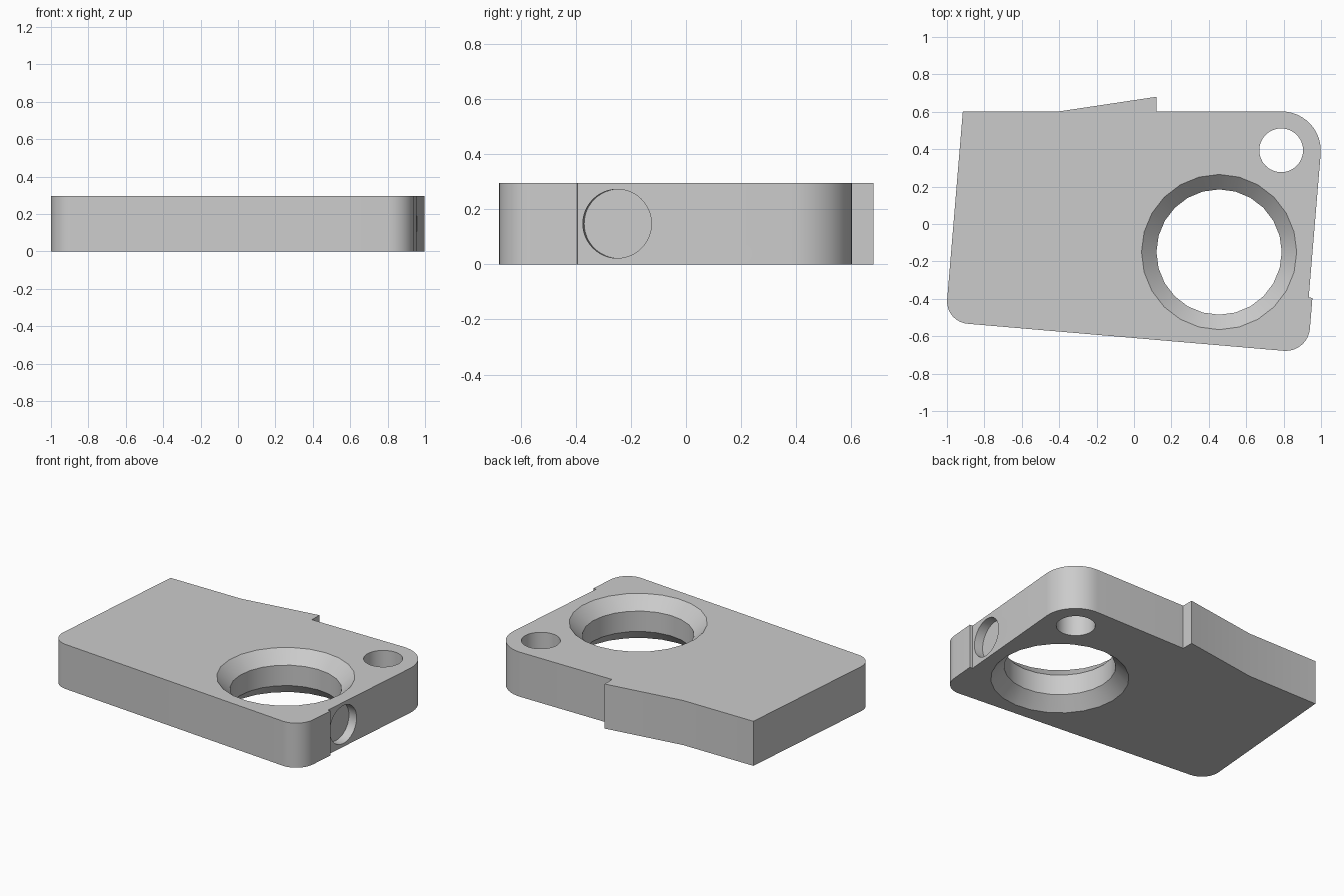
import bpy, bmesh, math
from mathutils import Vector, Matrix

if "Cube" in bpy.data.objects:
    bpy.data.objects.remove(bpy.data.objects["Cube"])

HEIGHT = 0.295
TILT = math.radians(4.8)

grey = bpy.data.materials.new("plain_grey")
grey.use_nodes = True
grey.diffuse_color = (0.6, 0.6, 0.6, 1)
grey.node_tree.nodes["Principled BSDF"].inputs["Base Color"].default_value = (0.6, 0.6, 0.6, 1)


def round_outline(corners, steps=12):
    """Replace each corner (x, y, radius) by an arc tangent to its two edges."""
    out = []
    for i, (x, y, r) in enumerate(corners):
        p = Vector((x, y))
        if r == 0:
            out.append(p)
            continue
        a = (Vector(corners[i - 1][:2]) - p).normalized()
        b = (Vector(corners[(i + 1) % len(corners)][:2]) - p).normalized()
        half = a.angle(b) / 2
        centre = p + (a + b).normalized() * r / math.sin(half)
        start = p + a * r / math.tan(half) - centre
        end = p + b * r / math.tan(half) - centre
        sweep = start.angle(end)
        for k in range(steps + 1):
            t = k / steps
            out.append(centre + (start * math.sin((1 - t) * sweep)
                                 + end * math.sin(t * sweep)) / math.sin(sweep))
    return out


def solid(name, rings):
    """Closed solid skinned through matching rings of points."""
    bm = bmesh.new()
    loops = [[bm.verts.new(p) for p in ring] for ring in rings]
    n = len(loops[0])
    for low, high in zip(loops, loops[1:]):
        for i in range(n):
            j = (i + 1) % n
            bm.faces.new((low[i], low[j], high[j], high[i]))
    bm.faces.new(loops[0][::-1])
    bm.faces.new(loops[-1])
    bmesh.ops.recalc_face_normals(bm, faces=bm.faces)
    mesh = bpy.data.meshes.new(name)
    bm.to_mesh(mesh)
    bm.free()
    mesh.materials.append(grey)
    obj = bpy.data.objects.new(name, mesh)
    bpy.context.collection.objects.link(obj)
    return obj


def lathe(name, profile, sides, matrix):
    """Turn (height, radius) pairs around the local z axis."""
    angles = [math.tau * i / sides for i in range(sides)]
    return solid(name, [[matrix @ Vector((r * math.cos(a), r * math.sin(a), z))
                         for a in angles] for z, r in profile])


# Plate with rounded corners, a wedge on the back edge and a small side step
outline = round_outline([
    (-1.009, -0.523, 0.12), (0.93, -0.689, 0.13),
    (0.954, -0.395, 0), (0.934, -0.393, 0),
    (1.017, 0.602, 0.21), (0.12, 0.602, 0),
    (0.12, 0.68, 0), (-0.40, 0.602, 0), (-0.915, 0.602, 0)])
plate = solid("plate", [[p.to_3d() + Vector((0, 0, z)) for p in outline]
                        for z in (0, HEIGHT)])

# Large hole chamfered on both faces, small through hole, shallow side recess
over = 0.02
chamfer = 0.08
bore = 0.335
side_axis = Matrix.Translation((0.946, -0.25, HEIGHT / 2)) \
    @ Matrix.Rotation(-TILT, 4, 'Z') @ Matrix.Rotation(math.pi / 2, 4, 'Y')
cutters = [
    lathe("large_hole_cutter",
          [(-over, bore + chamfer + over), (chamfer, bore),
           (HEIGHT - chamfer, bore), (HEIGHT + over, bore + chamfer + over)],
          24, Matrix.Translation((0.455, -0.15, 0))),
    lathe("small_hole_cutter", [(-over, 0.117), (HEIGHT + over, 0.117)],
          48, Matrix.Translation((0.787, 0.394, 0))),
    lathe("side_recess_cutter", [(-0.06, 0.125), (0.05, 0.125)], 48, side_axis),
]
bpy.context.view_layer.objects.active = plate
for cutter in cutters:
    cutter.hide_render = True
    cut = plate.modifiers.new(cutter.name, 'BOOLEAN')
    cut.operation = 'DIFFERENCE'
    cut.solver = 'EXACT'
    cut.object = cutter
    bpy.ops.object.modifier_apply(modifier=cut.name)
    bpy.data.objects.remove(cutter)

# Smooth the round walls, keep the edges crisp
bpy.ops.object.select_all(action='DESELECT')
plate.select_set(True)
bpy.ops.object.shade_smooth_by_angle(angle=math.radians(20))
